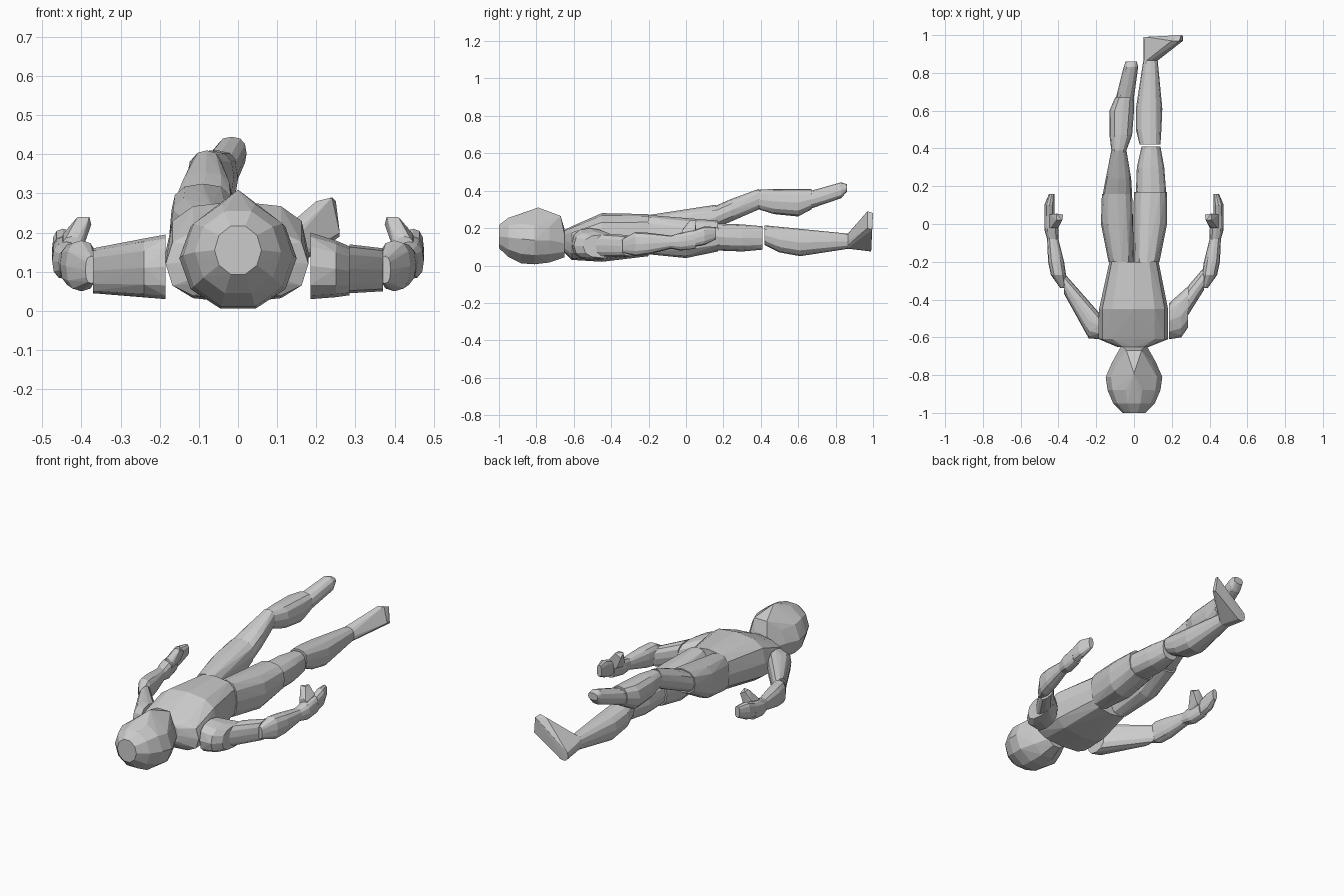
import bpy, bmesh, math
from mathutils import Vector


def ring(axis, pos, a0, a1, z0, z1, n=12, power=0.8):
    """Squarish oval across 'axis' ('x' or 'y'), given its extents."""
    pts = []
    for i in range(n):
        t = 2 * math.pi * i / n
        c, s = math.cos(t), math.sin(t)
        a = (a0 + a1) / 2 + (a1 - a0) / 2 * math.copysign(abs(c) ** power, c)
        z = (z0 + z1) / 2 + (z1 - z0) / 2 * math.copysign(abs(s) ** power, s)
        pts.append(Vector((a, pos, z)) if axis == 'y' else Vector((pos, a, z)))
    return pts


def hull(name, axis, rings, extra=(), flip=1, power=0.8, n=12):
    """Faceted convex part around a series of ovals and extra points."""
    bm = bmesh.new()
    pts = [p for r in rings for p in ring(axis, *r, n=n, power=power)]
    pts += [Vector(p) for p in extra]
    for p in pts:
        bm.verts.new((p.x * flip, p.y, p.z))
    res = bmesh.ops.convex_hull(bm, input=bm.verts)
    bmesh.ops.delete(bm, geom=[v for v in bm.verts if not v.link_faces], context='VERTS')
    bmesh.ops.recalc_face_normals(bm, faces=bm.faces)
    me = bpy.data.meshes.new(name)
    bm.to_mesh(me)
    bm.free()
    ob = bpy.data.objects.new(name, me)
    bpy.context.collection.objects.link(ob)
    return ob


# head, with brow/nose point
hull("head", 'y', [(-1.0, -.06, .06, .09, .22), (-.95, -.11, .11, .04, .26),
                   (-.88, -.14, .14, .005, .28), (-.81, -.15, .15, 0, .27),
                   (-.73, -.115, .115, .01, .26), (-.65, -.07, .07, .04, .2)],
     [(0, -.79, .31), (-.04, -.67, .265), (.04, -.67, .265)], power=1, n=10)

# torso
hull("torso", 'y', [(-.65, -.09, .08, .07, .19), (-.61, -.185, .18, .03, .21),
                    (-.45, -.185, .18, .02, .28), (-.2, -.13, .13, .05, .275)], power=.7)

# straight leg (+x)
hull("right_thigh_upper", 'y', [(-.2, 0, .135, .06, .27), (0, -.005, .175, .04, .25),
                                (.17, 0, .175, .075, .24)])
hull("right_thigh_lower", 'y', [(.17, .01, .17, .08, .225), (.3, .015, .16, .075, .22),
                                (.41, .04, .14, .085, .21)])
hull("right_shin", 'y', [(.42, .03, .14, .11, .215), (.5, .01, .145, .07, .205),
                         (.61, .01, .15, .05, .195), (.87, .05, .125, .09, .17)])
hull("right_foot", 'y', [(.865, .05, .125, .09, .17), (.99, .05, .11, .075, .14)],
     [(.20, .97, .28), (.24, .97, .29), (.26, .97, .2), (.25, 1, .28), (.26, .995, .19)])

# raised leg (-x)
hull("left_thigh_upper", 'y', [(-.2, -.135, 0, .06, .27), (0, -.175, -.005, .1, .3),
                               (.16, -.17, -.01, .19, .325)])
hull("left_thigh_lower", 'y', [(.16, -.165, -.01, .2, .32), (.24, -.15, -.015, .235, .355),
                               (.39, -.12, -.04, .3, .41)])
hull("left_shin", 'y', [(.39, -.12, -.04, .3, .405), (.47, -.13, -.01, .275, .41),
                        (.6, -.13, 0, .262, .41), (.67, -.1, 0, .3, .41)])
hull("left_foot", 'y', [(.67, -.095, 0, .305, .4), (.83, -.055, .022, .36, .445),
                        (.86, -.045, .015, .395, .435)])

# upper arms
hull("left_upper_arm", 'x', [(-.185, -.61, -.47, .03, .195), (-.24, -.605, -.42, .035, .185),
                             (-.37, -.37, -.26, .045, .16)])
hull("right_shoulder", 'x', [(.185, -.61, -.42, .03, .2), (.25, -.6, -.37, .035, .18),
                             (.285, -.55, -.33, .04, .165)])
hull("right_upper_arm", 'x', [(.285, -.485, -.33, .045, .17), (.37, -.35, -.23, .05, .16)])

# mirrored forearms and hands
for side, f in (("left", -1), ("right", 1)):
    hull(side + "_forearm", 'y', [(-.34, .36, .39, .07, .14), (-.27, .36, .44, .05, .18),
                                  (-.2, .37, .455, .06, .175), (-.08, .4, .46, .09, .16)], flip=f)
    hull(side + "_palm", 'y', [(-.08, .4, .46, .09, .16), (-.03, .4, .475, .08, .175),
                               (.05, .415, .475, .09, .19)], flip=f)
    hull(side + "_thumb", 'y', [(-.02, .4, .45, .13, .19), (.05, .395, .45, .15, .21)],
         [(.38, .02, .24), (.41, .02, .24), (.375, .05, .22), (.41, .055, .24)], flip=f)
    hull(side + "_fingers", 'y', [(.045, .42, .475, .1, .19), (.1, .42, .475, .11, .21),
                                  (.16, .42, .45, .14, .205)], flip=f)
